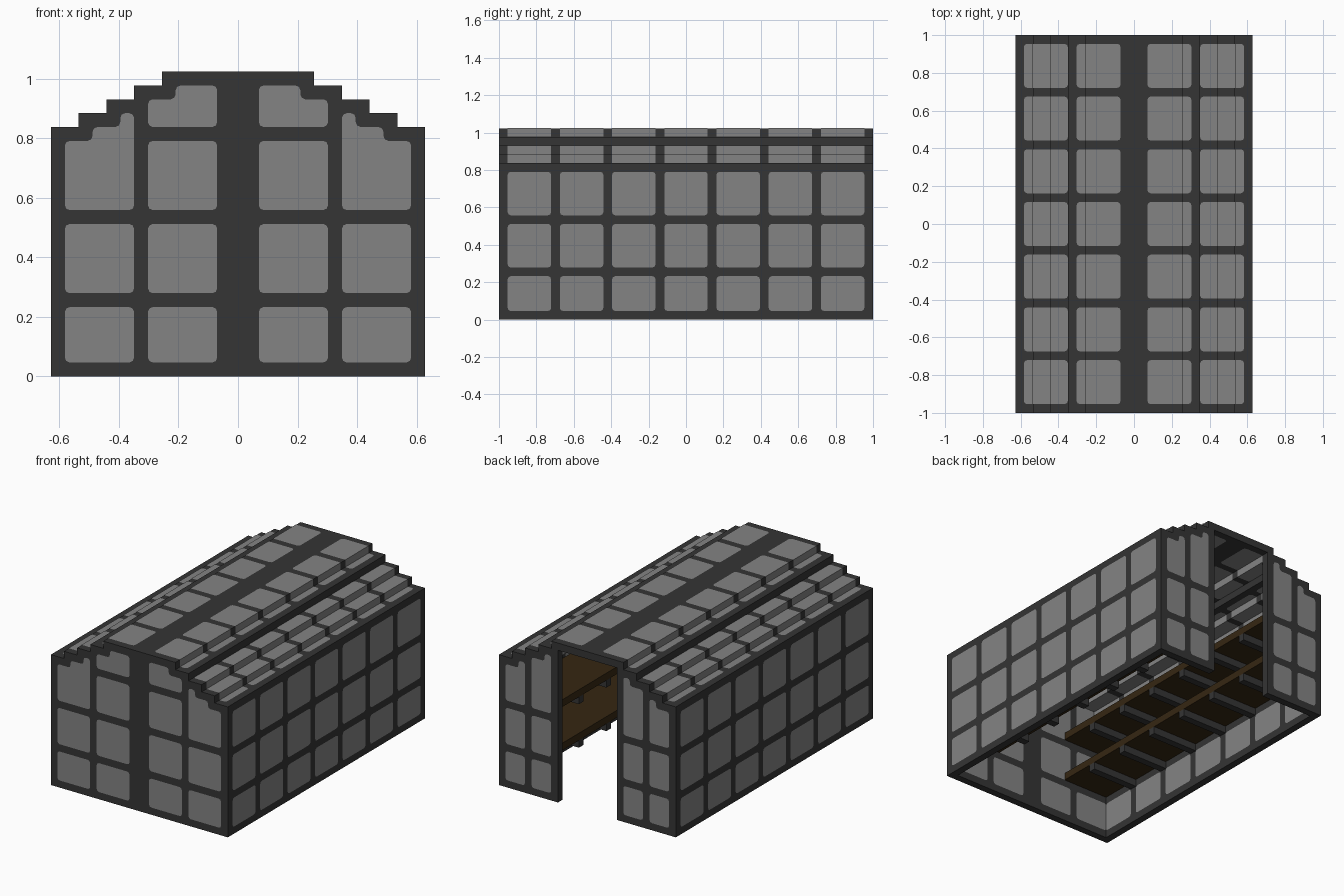
import bpy
import bmesh
from mathutils import Vector

if "Cube" in bpy.data.objects:
    bpy.data.objects.remove(bpy.data.objects["Cube"], do_unlink=True)

U = 2 / 43      # building module
LIFT = 0.0015   # how far tile faces sit above the frame
R = 0.35        # tile corner radius, in modules


def material(name, rgb):
    m = bpy.data.materials.new(name)
    m.use_nodes = True
    m.diffuse_color = (*rgb, 1)
    bsdf = m.node_tree.nodes["Principled BSDF"]
    bsdf.inputs["Base Color"].default_value = (*rgb, 1)
    bsdf.inputs["Roughness"].default_value = 0.9
    return m


DARK = material("dark frame grey", (0.035, 0.035, 0.035))
LIGHT = material("light panel grey", (0.23, 0.23, 0.23))
WOOD = material("dark brown wood", (0.036, 0.020, 0.006))


def finish(bm, name, mat):
    mesh = bpy.data.meshes.new(name)
    bm.to_mesh(mesh)
    bm.free()
    mesh.materials.append(mat)
    obj = bpy.data.objects.new(name, mesh)
    bpy.context.collection.objects.link(obj)
    return obj


def add_face(bm, pts, normal, lift=LIFT):
    """Add one polygon facing the given direction (points in modules)."""
    n = Vector(normal)
    f = bm.faces.new([bm.verts.new(Vector(p) * U + n * lift) for p in pts])
    f.normal_update()
    if f.normal.dot(n) < 0:
        f.normal_flip()


def prism(name, profiles, y0, y1, mat):
    """Extrude closed x-z profiles from y0 to y1."""
    bm = bmesh.new()
    for prof in profiles:
        f = bm.faces.new([bm.verts.new((x * U, y0 * U, z * U)) for x, z in prof])
        ext = bmesh.ops.extrude_face_region(bm, geom=[f])
        moved = [v for v in ext["geom"] if isinstance(v, bmesh.types.BMVert)]
        bmesh.ops.translate(bm, verts=moved, vec=(0, (y1 - y0) * U, 0))
    bmesh.ops.recalc_face_normals(bm, faces=bm.faces)
    return finish(bm, name, mat)


def rounded(poly, flags=None):
    """Round the flagged corners of a 2D polygon."""
    out = []
    for i, c in enumerate(poly):
        p = Vector(c)
        if flags and not flags[i]:
            out.append(p)
            continue
        a = (Vector(poly[i - 1]) - p).normalized() * R
        b = (Vector(poly[(i + 1) % len(poly)]) - p).normalized() * R
        out += [p + a, p + (a + b) * 0.3, p + b]
    return out


def mirror(pts):
    return [(-x, z) for x, z in pts]


# Stepped half profiles of the shell, from the ground to the ridge
outer = [(13.5, 0), (13.5, 18), (11.5, 18), (11.5, 19), (9.5, 19), (9.5, 20),
         (7.5, 20), (7.5, 21), (5.5, 21), (5.5, 22)]
inner = [(x - 1, max(z - 1, 0)) for x, z in outer]

# Side walls and stepped roof in one shell, open at the bottom
shell = outer + mirror(outer)[::-1] + mirror(inner) + inner[::-1]
prism("wall_and_roof_shell", [shell], -21.5, 21.5, DARK)

# End walls: closed front, wide doorway at the back
prism("front_wall", [inner + mirror(inner)[::-1]], -21.5, -20.5, DARK)
jamb = inner[:-1] + [(4.5, 0)]
prism("back_wall", [jamb, mirror(jamb)], 20.5, 21.5, DARK)

ROWS = [(1, 5), (6, 11), (12, 17)]
COLUMNS = [(-20.5 + 6 * k, -15.5 + 6 * k) for k in range(7)]


def stepped_tile(x0, x1, z0):
    """Tile outline whose top follows the stepped gable."""
    top = []
    for lo, hi, z in [(10.5, 12.5, 17), (8.5, 10.5, 18), (6.5, 8.5, 19),
                      (4.5, 6.5, 20), (0, 4.5, 21)]:
        a, b = max(lo, x0), min(hi, x1)
        if a < b:
            top += [(b, z), (a, z)]
    return [(x1, z0)] + top + [(x0, z0)]


def box_tile(x0, x1, z0, z1):
    return [(x0, z0), (x1, z0), (x1, z1), (x0, z1)]


def end_tiles(name, outlines, y_out, y_in):
    """Tiles on both faces of an end wall, mirrored left and right."""
    bm = bmesh.new()
    facing = 1 if y_out > 0 else -1
    for poly in outlines:
        for s in (1, -1):
            pts = [(s * p.x, p.y) for p in rounded(poly)]
            for y, d in ((y_out, facing), (y_in, -facing)):
                add_face(bm, [(x, y, z) for x, z in pts], (0, d, 0))
    finish(bm, name, LIGHT)


# Front wall tiles
front = [box_tile(a, b, *r) for a, b in ((1.5, 6.5), (7.5, 12.5)) for r in ROWS[:2]]
front += [box_tile(1.5, 6.5, 12, 17), stepped_tile(7.5, 12.5, 12),
          stepped_tile(1.5, 6.5, 18)]
end_tiles("front_wall_tiles", front, -21.5, -20.5)

# Back wall tiles, narrower beside the doorway
back = [box_tile(a, b, *r) for a, b in ((5.5, 8.5), (9.5, 12.5)) for r in ROWS[:2]]
back += [stepped_tile(5.5, 8.5, 12), stepped_tile(9.5, 12.5, 12)]
end_tiles("back_wall_tiles", back, 21.5, 20.5)

# Side wall tiles, outside and inside
bm = bmesh.new()
for y0, y1 in COLUMNS:
    for z0, z1 in ROWS:
        pts = rounded(box_tile(y0, y1, z0, z1))
        for s in (1, -1):
            add_face(bm, [(s * 13.5, p.x, p.y) for p in pts], (s, 0, 0))
            add_face(bm, [(s * 12.5, p.x, p.y) for p in pts], (-s, 0, 0))
finish(bm, "side_wall_tiles", LIGHT)


def roof_tiles(name, paths, d):
    """Tiles folded over the roof steps; d = 1 above, -1 below."""
    bm = bmesh.new()
    for path in paths:
        last = len(path) - 2
        for i, ((xa, za), (xb, zb)) in enumerate(zip(path, path[1:])):
            length = abs(xb - xa) + abs(zb - za)
            for y0, y1 in COLUMNS:
                flags = [i == 0, i == last, i == last, i == 0]
                quad = [(0, y0), (length, y0), (length, y1), (0, y1)]
                pts = rounded(quad, flags)
                for s in (1, -1):
                    n = (0, 0, d) if za == zb else (s * d, 0, 0)
                    e = d * LIFT / U
                    add_face(bm, [(s * (xa + (xb - xa) * p.x / length + e), p.y,
                                   za + (zb - za) * p.x / length + e)
                                  for p in pts], n, 0)
    finish(bm, name, LIGHT)


roof_tiles("roof_tiles", [
    [(12.5, 18), (11.5, 18), (11.5, 19), (9.5, 19), (9.5, 20), (7.5, 20)],
    [(6.5, 21), (5.5, 21), (5.5, 22), (1.5, 22)]], 1)
roof_tiles("ceiling_tiles", [
    [(12.5, 17), (10.5, 17), (10.5, 18), (8.5, 18), (8.5, 19), (7.5, 19)],
    [(6.5, 20), (4.5, 20), (4.5, 21), (1.5, 21)]], -1)

# Two long shelves on each side, carried by brackets on the wall frames
for side, s in (("left", 1), ("right", -1)):
    for level, z in (("lower", 6), ("upper", 12)):
        board = box_tile(s * 5.5, s * 12.5, z, z + 1)
        prism(f"{side}_{level}_shelf", [board], -20.5, 20.5, WOOD)
        arm = box_tile(s * 5.5, s * 12.5, z - 1, z)
        for k in range(6):
            y = -15 + 6 * k
            prism(f"{side}_{level}_bracket_{k + 1}", [arm], y - 0.5, y + 0.5, DARK)
